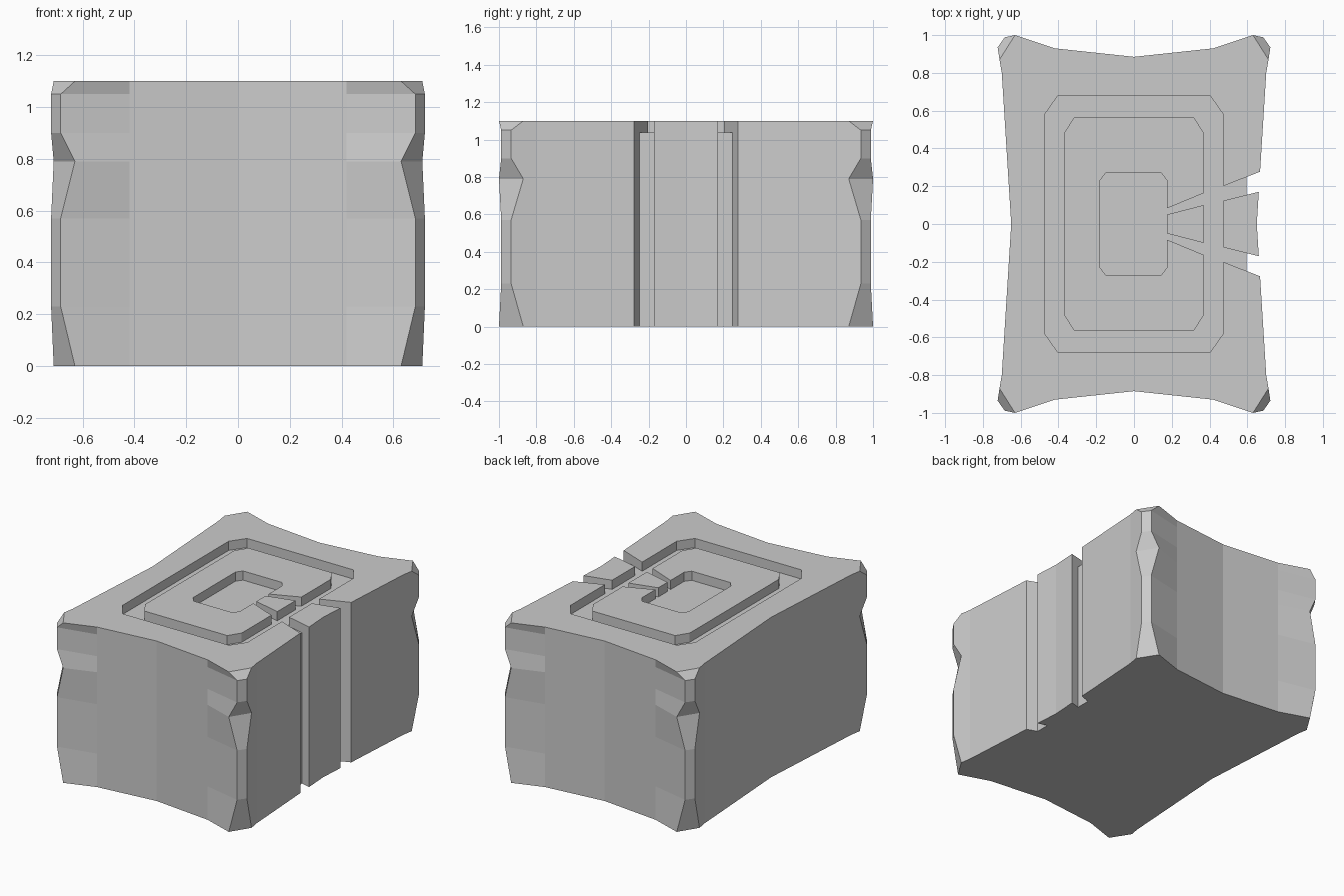
import bpy, bmesh

if "Cube" in bpy.data.objects:
    bpy.data.objects.remove(bpy.data.objects["Cube"])


def link(name, bm):
    bmesh.ops.recalc_face_normals(bm, faces=bm.faces)
    mesh = bpy.data.meshes.new(name)
    bm.to_mesh(mesh)
    bm.free()
    ob = bpy.data.objects.new(name, mesh)
    bpy.context.collection.objects.link(ob)
    return ob


def loft(name, layers):
    """Solid through stacked loops; layers = [(z, [(x, y), ...]), ...]"""
    bm = bmesh.new()
    rings = [[bm.verts.new((x, y, z)) for x, y in loop] for z, loop in layers]
    n = len(rings[0])
    for lo, hi in zip(rings, rings[1:]):
        for i in range(n):
            j = (i + 1) % n
            bm.faces.new((lo[i], lo[j], hi[j], hi[i]))
    bm.faces.new(rings[0][::-1])
    bm.faces.new(rings[-1])
    return link(name, bm)


def prism(name, loop, z0, z1):
    return loft(name, [(z0, loop), (z1, loop)])


def octagon(x, y, cx, cy):
    q = [(x, y - cy), (x - cx, y)]
    return full_loop(q)


def full_loop(q):
    """Mirror a quadrant path (from +x to +y) into a closed loop."""
    pts = q + [(-x, y) for x, y in q[::-1]] + [(-x, -y) for x, y in q] + [(x, -y) for x, y in q[::-1]]
    return [p for i, p in enumerate(pts) if p != pts[i - 1]]


def cut(ob, cutter):
    mod = ob.modifiers.new("cut", 'BOOLEAN')
    mod.operation = 'DIFFERENCE'
    mod.solver = 'EXACT'
    mod.object = cutter
    cutter.hide_render = True
    bpy.context.view_layer.objects.active = ob
    bpy.ops.object.modifier_apply(modifier=mod.name)
    bpy.data.objects.remove(cutter)


TOP, FLOOR = 1.10, 1.037


def outline(chipped):
    b, a = ((0.712, 0.87), (0.63, 1.0)) if chipped else ((0.722, 0.935), (0.685, 0.988))
    return full_loop([(0.65, 0.0), (0.70, 0.80), b, a, (0.42, 0.93), (0.0, 0.885)])


# block with concave sides and chipped corner edges
levels = [(0, True), (0.23, False), (0.57, False), (0.79, True), (0.90, False), (1.05, False), (TOP, True)]
block = loft("stone_block", [(z, outline(c)) for z, c in levels])

# recessed panel in the top
cut(block, prism("panel_cutter", octagon(0.475, 0.677, 0.07, 0.10), FLOOR, 1.3))


# flared channels running from the panel over the edge and down the right side
def channel(x0, x1, s):
    outer = lambda x: s * (0.20 + 0.389 * (x - 0.47))
    inner = lambda x: s * (0.123 + 0.25 * (x - 0.47))
    return [(x0, inner(x0)), (x1, inner(x1)), (x1, outer(x1)), (x0, outer(x0))]


for s in (1, -1):
    cut(block, prism("channel_cutter", channel(0.44, 0.75, s), FLOOR, 1.3))
    cut(block, prism("side_groove_cutter", channel(0.595, 0.75, s), -0.2, 1.4))

# raised C-shaped border inside the panel
half = [(0.368, 0.163), (0.368, 0.485), (0.315, 0.567), (-0.315, 0.567), (-0.368, 0.485)]
pit = [(-0.18, 0.23), (-0.15, 0.27), (0.145, 0.27), (0.175, 0.23), (0.175, 0.083)]
flip = lambda pts: [(x, -y) for x, y in pts[::-1]]
prism("raised_border", half + flip(half) + flip(pit) + pit, FLOOR, TOP)

# small wedge closing the gap in the border
prism("raised_wedge", [(0.175, -0.05), (0.368, -0.10), (0.368, 0.10), (0.175, 0.05)], FLOOR, TOP)
